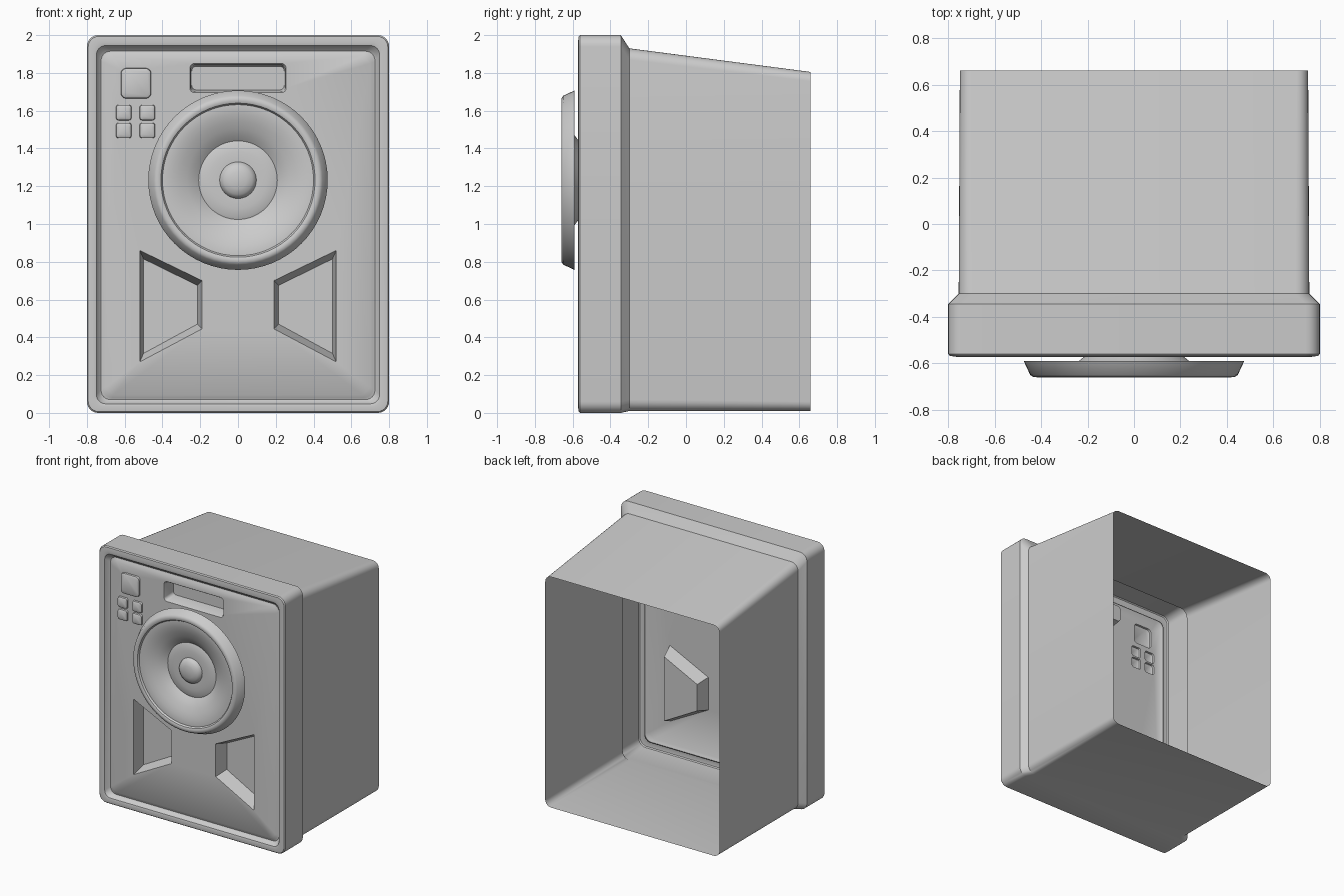
import bpy, bmesh, math

if "Cube" in bpy.data.objects:
    bpy.data.objects.remove(bpy.data.objects["Cube"])

PANEL = -0.545


def finish(bm, name, angle=35):
    bmesh.ops.recalc_face_normals(bm, faces=bm.faces[:])
    mesh = bpy.data.meshes.new(name)
    bm.to_mesh(mesh)
    bm.free()
    ob = bpy.data.objects.new(name, mesh)
    bpy.context.collection.objects.link(ob)
    bpy.ops.object.select_all(action='DESELECT')
    ob.select_set(True)
    bpy.context.view_layer.objects.active = ob
    bpy.ops.object.shade_smooth_by_angle(angle=math.radians(angle))
    return ob


def round_rect(cx, y, hx, z0, z1, r, n=6):
    corners = [(cx + hx - r, z1 - r), (cx - hx + r, z1 - r),
               (cx - hx + r, z0 + r), (cx + hx - r, z0 + r)]
    pts = []
    for q, (x, z) in enumerate(corners):
        for i in range(n + 1):
            a = math.pi / 2 * (q + i / n)
            pts.append((x + r * math.cos(a), y, z + r * math.sin(a)))
    return pts


def loft(bm, rings, cap=False):
    """Skin a list of closed rings; return vertices of first and last ring."""
    loops = [[bm.verts.new(p) for p in ring] for ring in rings]
    for a, b in zip(loops, loops[1:]):
        for i in range(len(a)):
            j = (i + 1) % len(a)
            bm.faces.new((a[i], a[j], b[j], b[i]))
    if cap:
        bm.faces.new(loops[-1])
    return loops[0], loops[-1]


# Cabinet shell, open at the back: y, half width, bottom, top, corner radius
bm = bmesh.new()
shell = [(0.66, 0.75, 0.01, 1.805, 0.05),
         (-0.30, 0.755, 0.01, 1.93, 0.06),
         (-0.345, 0.80, 0.0, 2.0, 0.06),
         (-0.56, 0.80, 0.0, 2.0, 0.06),
         (-0.568, 0.793, 0.007, 1.993, 0.055),
         (-0.572, 0.765, 0.035, 1.96, 0.05),
         (-0.568, 0.75, 0.048, 1.945, 0.05),
         (-0.540, 0.735, 0.06, 1.925, 0.05),
         (-0.532, 0.725, 0.07, 1.915, 0.05),
         (-0.535, 0.715, 0.08, 1.905, 0.05),
         (PANEL, 0.70, 0.095, 1.89, 0.04)]
loops = [loft(bm, [round_rect(0, *s) for s in shell])[1]]

# Raised buttons pressed out of the panel
buttons = [(-0.54, 1.745, 0.08)]
buttons += [(x, z, 0.041) for x in (-0.605, -0.48) for z in (1.495, 1.59)]
for x, z, h in buttons:
    rings = [round_rect(x, y, h - d, z - h + d, z + h - d, h * 0.35)
             for y, d in ((PANEL, 0), (PANEL - 0.014, 0.002),
                          (PANEL - 0.02, 0.012))]
    loops.append(loft(bm, rings, True)[0])

# Handle slot above the driver
slot = [(PANEL, 0.255, 1.695, 1.85, 0.025),
        (PANEL + 0.01, 0.25, 1.70, 1.843, 0.025),
        (PANEL + 0.10, 0.245, 1.71, 1.835, 0.025)]
loops.append(loft(bm, [round_rect(0, *s) for s in slot], True)[0])

# Mirrored trapezoid ports
outer = [(0.52, 0.86), (0.19, 0.70), (0.19, 0.445), (0.52, 0.27)]
inner = [(0.50, 0.815), (0.215, 0.675), (0.215, 0.47), (0.50, 0.315)]
for s in (-1, 1):
    rings = [[(s * x, y, z) for x, z in pts]
             for pts, y in ((outer, PANEL), (inner, PANEL + 0.10))]
    loops.append(loft(bm, rings, True)[0])

# Flat front panel filling between all of the openings
edges = [bm.edges.get((lp[i - 1], lp[i])) for lp in loops for i in range(len(lp))]
bmesh.ops.triangle_fill(bm, edges=edges, use_beauty=True, normal=(0, -1, 0))
finish(bm, "cabinet")

# Round driver: ring, cone, inner disc and dome as one turned profile
profile = [(0.475, -0.59), (0.447, -0.65), (0.435, -0.658), (0.42, -0.66),
           (0.408, -0.655), (0.40, -0.642), (0.385, -0.642), (0.35, -0.637),
           (0.31, -0.624), (0.27, -0.607), (0.235, -0.588), (0.208, -0.567),
           (0.195, -0.572), (0.15, -0.58), (0.097, -0.578), (0.092, -0.592),
           (0.075, -0.607), (0.045, -0.617), (0.0, -0.62)]
bm = bmesh.new()
vs = [bm.verts.new((r, y, 1.232)) for r, y in profile]
es = [bm.edges.new(p) for p in zip(vs, vs[1:])]
bmesh.ops.spin(bm, geom=vs + es, cent=(0, 0, 1.232), axis=(0, 1, 0),
               angle=math.tau, steps=64)
bmesh.ops.remove_doubles(bm, verts=bm.verts[:], dist=0.0005)
finish(bm, "driver")
